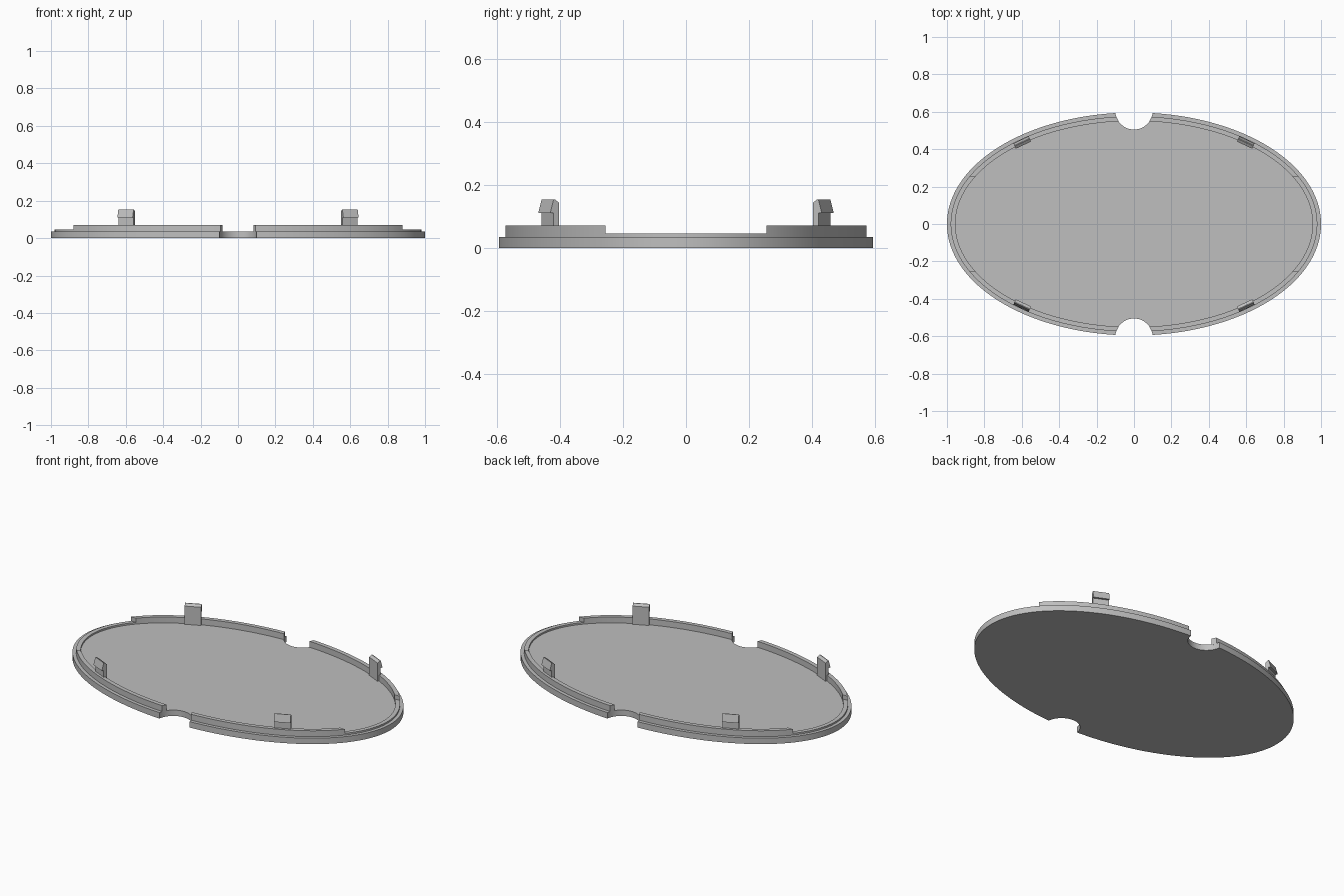
import bpy
import bmesh
from math import sin, cos, asin, acos, atan2, sqrt, pi, radians
from mathutils import Matrix, Vector

cube = bpy.data.objects.get("Cube")
if cube:
    bpy.data.objects.remove(cube, do_unlink=True)

grey = bpy.data.materials.new("plain grey")
grey.use_nodes = True
grey.diffuse_color = (0.52, 0.52, 0.52, 1)
grey.node_tree.nodes["Principled BSDF"].inputs["Base Color"].default_value = grey.diffuse_color

OUTER = (1.0, 0.596)       # plate edge, semi-axes
LIP_OUT = (0.98, 0.576)
LIP_IN = (0.955, 0.551)
NOTCH_Y, NOTCH_R = 0.605, 0.1
STEP_Y = 0.255             # where the lip changes height
FLOOR = 0.035


def prism(name, outline, depth, matrix=Matrix(), smooth=True):
    """Extrude a closed outline along its local z."""
    bm = bmesh.new()
    face = bm.faces.new([bm.verts.new((x, y, 0)) for x, y in outline])
    top = bmesh.ops.extrude_face_region(bm, geom=[face])["geom"]
    verts = [v for v in top if isinstance(v, bmesh.types.BMVert)]
    bmesh.ops.translate(bm, verts=verts, vec=(0, 0, depth))
    bmesh.ops.transform(bm, matrix=matrix, verts=bm.verts)
    bmesh.ops.recalc_face_normals(bm, faces=bm.faces)
    mesh = bpy.data.meshes.new(name)
    bm.to_mesh(mesh)
    bm.free()
    mesh.materials.append(grey)
    obj = bpy.data.objects.new(name, mesh)
    bpy.context.collection.objects.link(obj)
    if smooth:
        bpy.ops.object.select_all(action="DESELECT")
        obj.select_set(True)
        bpy.context.view_layer.objects.active = obj
        bpy.ops.object.shade_smooth_by_angle(angle=radians(30))
    return obj


def arc(axes, start, end, count):
    a, b = axes
    steps = [start + (end - start) * i / count for i in range(count + 1)]
    return [(a * cos(t), b * sin(t)) for t in steps]


def notch_angle(axes):
    """Ellipse angle where the notch circle crosses it."""
    x = sqrt(NOTCH_R ** 2 - (NOTCH_Y - axes[1] * 0.995) ** 2)
    return acos(x / axes[0])


def step_angle(axes):
    return asin(STEP_Y / axes[1])


def turned(points):
    return [(-x, -y) for x, y in points]


# Base plate: half edge plus one notch, repeated by half a turn
limit = notch_angle(OUTER)
half = arc(OUTER, -limit, limit, 96)
ex, ey = half[-1]
a0 = atan2(ey - NOTCH_Y, ex)
for i in range(1, 24):
    t = a0 + (-pi - 2 * a0) * i / 24
    half.append((NOTCH_R * cos(t), NOTCH_Y + NOTCH_R * sin(t)))
prism("base_plate", half + turned(half), FLOOR)

# Low lip at both ends
so, si = step_angle(LIP_OUT), step_angle(LIP_IN)
low = arc(LIP_OUT, -so, so, 40) + arc(LIP_IN, si, -si, 40)
lift = Matrix.Translation((0, 0, FLOOR - 0.005))
prism("low_lip_left", low, 0.015, lift)
prism("low_lip_right", turned(low), 0.015, lift)

# High lip and snap clip in each quarter
high = (arc(LIP_OUT, so, notch_angle(LIP_OUT), 40)
        + arc(LIP_IN, notch_angle(LIP_IN), si, 40))
# Clip profile: outward distance, height
clip = [(-0.019, 0.03), (0, 0.03), (0, 0.11), (0.012, 0.11),
        (0, 0.154), (-0.004, 0.154), (-0.019, 0.143)]
CLIP_W = 0.09
for sx, side in ((1, "left"), (-1, "right")):
    for sy, end in ((1, "back"), (-1, "front")):
        prism(f"high_lip_{end}_{side}", [(sx * x, sy * y) for x, y in high], 0.04, lift)
        out = Vector((sx * sin(radians(25)), sy * cos(radians(25)), 0))
        up = Vector((0, 0, 1))
        along = out.cross(up)
        frame = Matrix((out, up, along)).transposed().to_4x4()
        frame.translation = Vector((sx * 0.599, sy * 0.439, 0)) - along * CLIP_W / 2
        prism(f"snap_clip_{end}_{side}", clip, CLIP_W, frame, smooth=False)
